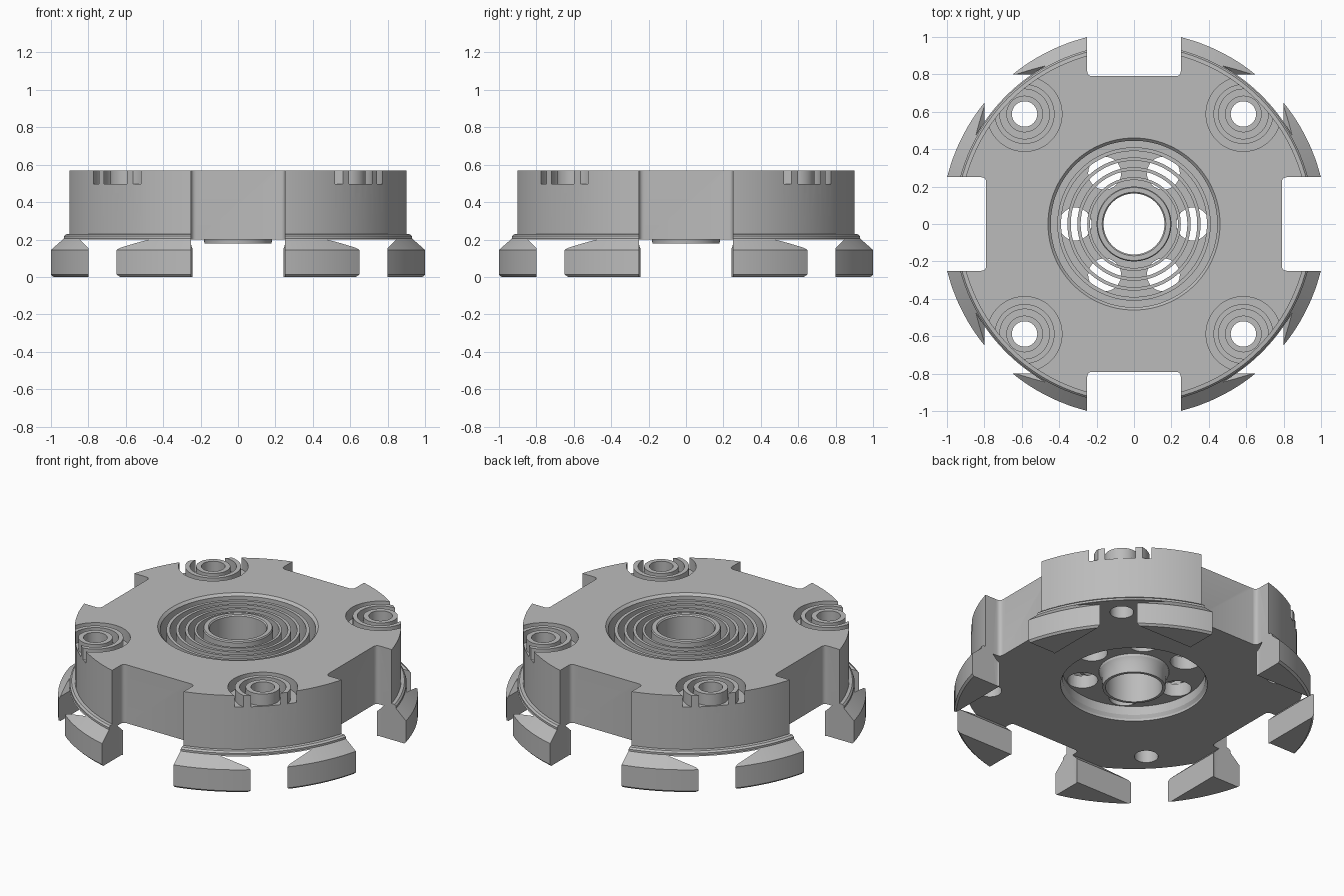
import bpy, bmesh, math
from mathutils import Matrix, Vector

cube = bpy.data.objects.get("Cube")
if cube:
    bpy.data.objects.remove(cube, do_unlink=True)

grey = bpy.data.materials.new("machined grey")
grey.use_nodes = True
colour = (0.5, 0.5, 0.5, 1)
grey.diffuse_color = colour
grey.node_tree.nodes["Principled BSDF"].inputs["Base Color"].default_value = colour


def make_object(name, bm):
    bmesh.ops.recalc_face_normals(bm, faces=bm.faces)
    mesh = bpy.data.meshes.new(name)
    bm.to_mesh(mesh)
    bm.free()
    mesh.materials.append(grey)
    obj = bpy.data.objects.new(name, mesh)
    bpy.context.collection.objects.link(obj)
    return obj


def lathe(bm, profile, steps, centre=(0, 0)):
    """Revolve a closed (radius, height) loop about a vertical axis."""
    rings = []
    for i in range(steps):
        a = math.tau * i / steps
        rings.append([bm.verts.new((centre[0] + r * math.cos(a),
                                    centre[1] + r * math.sin(a), z)) for r, z in profile])
    n = len(profile)
    for i in range(steps):
        p, q = rings[i], rings[(i + 1) % steps]
        for j in range(n):
            k = (j + 1) % n
            bm.faces.new((p[j], q[j], q[k], p[k]))


def cylinder(bm, radius, low, high, centre, steps=40):
    place = Matrix.Translation((*centre, (low + high) / 2))
    bmesh.ops.create_cone(bm, cap_ends=True, segments=steps, radius1=radius,
                          radius2=radius, depth=high - low, matrix=place)


def cut(target, bm, name):
    """Subtract the solids in bm from the target."""
    cutter = make_object(name, bm)
    cutter.hide_render = True
    mod = target.modifiers.new(name, 'BOOLEAN')
    mod.operation = 'DIFFERENCE'
    mod.solver = 'EXACT'
    mod.object = cutter
    bpy.context.view_layer.objects.active = target
    bpy.ops.object.modifier_apply(modifier=name)
    bpy.data.objects.remove(cutter, do_unlink=True)


def smooth(obj):
    bpy.ops.object.select_all(action='DESELECT')
    obj.select_set(True)
    bpy.context.view_layer.objects.active = obj
    bpy.ops.object.shade_smooth_by_angle(angle=math.radians(30))


# Turned body: web with concentric fins, rim, flange and foot skirt
TOP, WEB_TOP, WEB_LOW, FIN_TOP = 0.57, 0.37, 0.29, 0.55
profile = [(0.18, WEB_LOW), (0.18, WEB_TOP)]
for inner, outer in ((0.235, 0.25), (0.285, 0.303), (0.338, 0.356), (0.39, 0.41)):
    profile += [(inner, WEB_TOP), (inner, FIN_TOP), (outer, FIN_TOP), (outer, WEB_TOP)]
profile += [(0.445, WEB_TOP), (0.445, TOP - 0.015), (0.46, TOP),
            (0.934, TOP), (0.934, 0.23), (0.953, 0.228), (0.963, 0.218), (0.963, 0.206),
            (1.03, 0.145), (1.03, 0.012), (1.018, 0.0), (0.42, 0.0),
            (0.42, 0.215), (0.408, 0.235), (0.408, WEB_LOW)]
bm = bmesh.new()
lathe(bm, profile, 128)
body = make_object("body", bm)

# Square clearance underneath, flared at the top, leaving eight feet
bm = bmesh.new()
loops = []
for half, z in ((0.8, -0.1), (0.8, 0.155), (0.845, 0.2), (0.845, 0.201)):
    loops.append([bm.verts.new((half * sx, half * sy, z))
                  for sx, sy in ((-1, -1), (1, -1), (1, 1), (-1, 1))])
for low, high in zip(loops, loops[1:]):
    for i in range(4):
        j = (i + 1) % 4
        bm.faces.new((low[i], low[j], high[j], high[i]))
bm.faces.new(loops[0])
bm.faces.new(loops[-1])
cut(body, bm, "underside_cutter")

# Four side notches with rounded inner corners
bm = bmesh.new()
for i in range(4):
    place = Matrix.Rotation(i * math.pi / 2, 4, 'Z') @ Matrix.Translation((1.04, 0, 0.3))
    made = bmesh.ops.create_cube(bm, size=1, matrix=place @ Matrix.Diagonal((0.5, 0.5, 0.8, 1)))
    upright = [e for e in {e for v in made["verts"] for e in v.link_edges}
               if abs(e.verts[0].co.z - e.verts[1].co.z) > 0.5]
    bmesh.ops.bevel(bm, geom=upright, offset=0.025, segments=4, profile=0.5, affect='EDGES')
cut(body, bm, "notch_cutter")

# Corner bolt holes, each ringed by two grooves
bm = bmesh.new()
for sx in (-1, 1):
    for sy in (-1, 1):
        spot = (0.585 * sx, 0.588 * sy)
        cylinder(bm, 0.068, 0.1, 0.7, spot)
        for inner, outer in ((0.098, 0.133), (0.16, 0.2)):
            lathe(bm, [(inner, 0.497), (inner, 0.7), (outer, 0.7), (outer, 0.497)], 48, spot)
cut(body, bm, "bolt_hole_cutter")

# Six holes through the web, below the fins
bm = bmesh.new()
for i in range(6):
    a = i * math.pi / 3
    cylinder(bm, 0.088, 0.25, WEB_TOP + 0.006, (0.314 * math.cos(a), 0.314 * math.sin(a)))
cut(body, bm, "web_hole_cutter")
smooth(body)

# Central hub sleeve
bm = bmesh.new()
lathe(bm, [(0.163, 0.18), (0.163, 0.56), (0.17, 0.567), (0.195, 0.567), (0.2, 0.56),
           (0.2, 0.275), (0.185, 0.25), (0.18, 0.18)], 96)
smooth(make_object("hub", bm))
